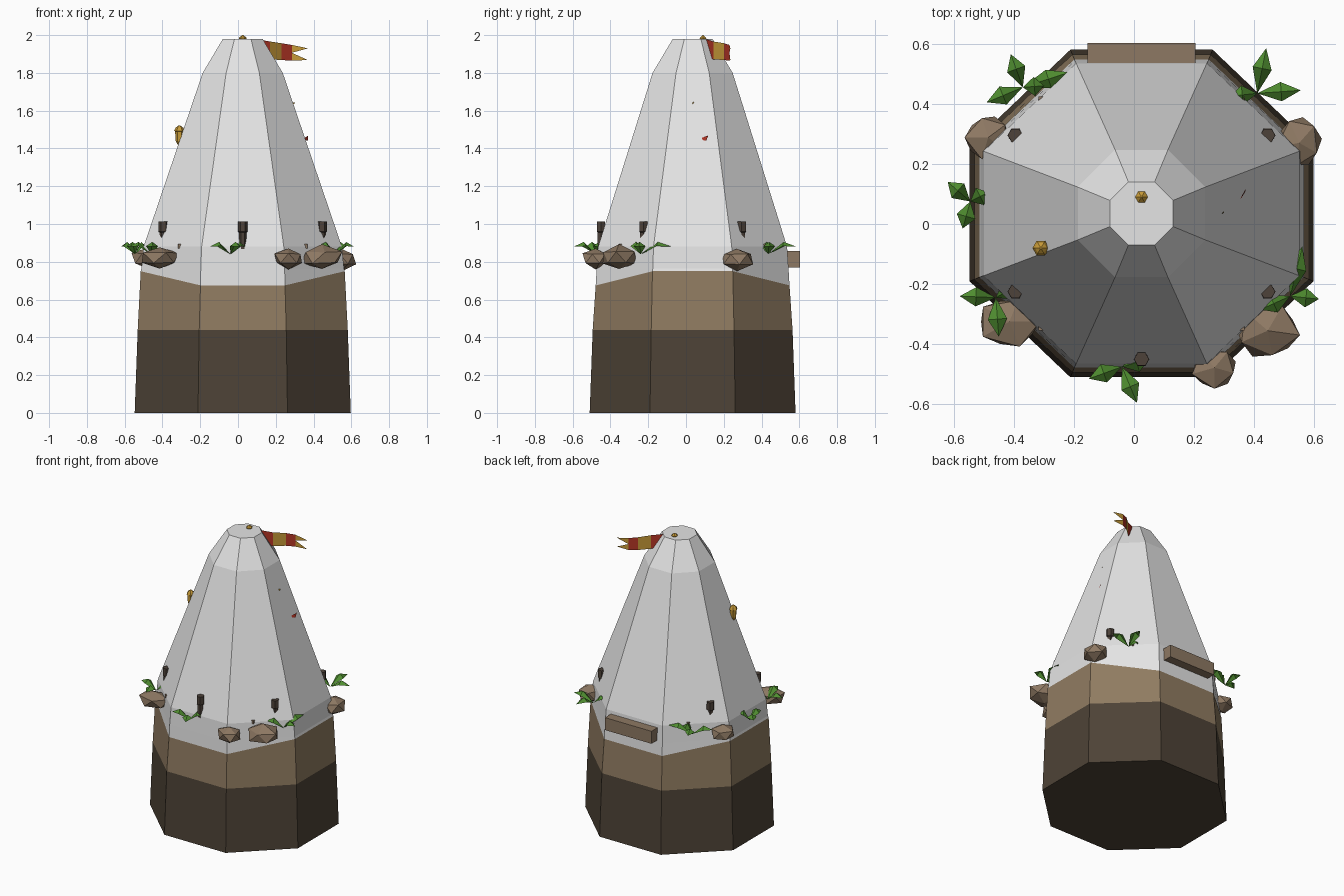
import bpy, bmesh, math, random
from mathutils import Vector, Matrix

if "Cube" in bpy.data.objects:
    bpy.data.objects.remove(bpy.data.objects["Cube"], do_unlink=True)
random.seed(4)
CX, CY = 0.025, 0.035


def material(name, r, g, b):
    m = bpy.data.materials.new(name)
    m.use_nodes = True
    m.diffuse_color = (r, g, b, 1)
    node = next(n for n in m.node_tree.nodes if n.type == 'BSDF_PRINCIPLED')
    node.inputs["Base Color"].default_value = (r, g, b, 1)
    return m


GREY = material("pale grey", .78, .78, .78)
EARTH = material("earth brown", .28, .2, .12)
DARK = material("dark soil", .075, .056, .037)
STONE = material("stone brown", .27, .19, .125)
WOOD = material("dark wood", .075, .055, .042)
GREEN = material("leaf green", .08, .27, .03)
RED = material("flag red", .45, .035, .018)
GOLD = material("gold", .58, .33, .04)


def finish(name, bm, *mats):
    bmesh.ops.recalc_face_normals(bm, faces=bm.faces)
    mesh = bpy.data.meshes.new(name)
    bm.to_mesh(mesh)
    bm.free()
    for m in mats:
        mesh.materials.append(m)
    ob = bpy.data.objects.new(name, mesh)
    bpy.context.collection.objects.link(ob)
    return ob


def lathe(name, profile, sides, origin, mat):
    """Stack of (z, radius) rings around a vertical axis."""
    bm = bmesh.new()
    rings = []
    for z, r in profile:
        rings.append([bm.verts.new(Vector(origin) + Vector(
            (r * math.cos(math.tau * k / sides), r * math.sin(math.tau * k / sides), z)))
            for k in range(sides)])
    bm.faces.new(rings[0])
    bm.faces.new(rings[-1])
    for a, b in zip(rings, rings[1:]):
        for k in range(sides):
            n = (k + 1) % sides
            bm.faces.new((a[k], a[n], b[n], b[k]))
    return finish(name, bm, mat)


def box(name, lo, hi, mat):
    bm = bmesh.new()
    lo, hi = Vector(lo), Vector(hi)
    bmesh.ops.create_cube(bm, size=1, matrix=Matrix.Translation((lo + hi) / 2)
                          @ Matrix.Diagonal((*(hi - lo), 1)))
    return finish(name, bm, mat)


# Eight-sided tower: soil, earth band with slanted upper edge, pale cone
LAYERS = [  # height at front corners, at side corners, half width, half depth, colour above
    (0, 0, .572, .545, 2), (.44, .44, .556, .529, 1), (.675, .75, .54, .513, 0),
    (.76, .765, .536, .508, 0), (.88, .88, .525, .5, 0),
    (1.8, 1.8, .212, .212, 0), (1.98, 1.98, .105, .105, 0)]
bm = bmesh.new()
rings = []
for zf, zs, ax, ay, _ in LAYERS:
    ring = []
    for k in range(8):
        t = math.radians(45 * k + 22.5)
        c, s = (f(t) / math.cos(math.pi / 8) for f in (math.cos, math.sin))
        ring.append(bm.verts.new((CX + ax * c, CY + ay * s, zs if abs(c) > abs(s) else zf)))
    rings.append(ring)
for i, (a, b) in enumerate(zip(rings, rings[1:])):
    for k in range(8):
        n = (k + 1) % 8
        bm.faces.new((a[k], a[n], b[n], b[k])).material_index = LAYERS[i][4]
bm.faces.new(rings[0]).material_index = 2
bm.faces.new(rings[-1]).material_index = 0
finish("tower", bm, GREY, EARTH, DARK)

# Rocks around the rim
ROCKS = [(-.415, -.325, .82, .115, .09, .06), (.445, -.355, .823, .115, .1, .066),
         (.268, -.478, .818, .082, .072, .055), (.55, .27, .815, .08, .09, .06),
         (-.485, .288, .818, .08, .082, .058)]
for i, (x, y, z, *size) in enumerate(ROCKS):
    bm = bmesh.new()
    bmesh.ops.create_icosphere(bm, subdivisions=1, radius=1)
    for v in bm.verts:
        v.co *= random.uniform(.88, 1.1)
    bm.transform(Matrix.Translation((x, y, z)) @ Matrix.Diagonal((*size, 1))
                 @ Matrix.Rotation(i * 1.1, 4, 'Z'))
    finish(f"rock_{i + 1}", bm, STONE)

# Wooden posts with wider caps, and small pebbles
for i, (x, y) in enumerate([(-.395, .295), (.445, .295), (-.395, -.225), (.445, -.225), (.025, -.45)]):
    lathe(f"post_{i + 1}", [(.78, .014), (.9, .02), (.955, .02), (.96, .026), (1.013, .025)],
          6, (x, y, 0), WOOD)
for sx in (-1, 1):
    for sy in (-1, 1):
        x, y = CX + sx * .325, CY + sy * .375
        box("pebble", (x - .018, y - .015, .87), (x + .018, y + .015, .893), STONE)

# Step at the back
box("back_step", (-.155, .52, .77), (.205, .603, .857), STONE)

# Ferns made of folded pointed leaves
FERNS = {(-.37, .455): [(-.215, .505), (-.41, .565), (-.49, .405), (-.3, .46)],
         (.41, .435): [(.44, .585), (.555, .445), (.32, .425)],
         (-.545, .075): [(-.62, .14), (-.485, .105), (-.57, -.015)],
         (-.46, -.245): [(-.58, -.24), (-.39, -.205), (-.45, -.375)],
         (-.04, -.475): [(-.15, -.515), (.01, -.595), (.05, -.45)],
         (.52, -.24): [(.56, -.075), (.615, -.25), (.42, -.285)]}
for i, (root, tips) in enumerate(FERNS.items()):
    bm = bmesh.new()
    for tip in tips:
        a, b = Vector((*root, .84)), Vector((*tip, .88))
        run = b - a
        side = Vector((-run.y, run.x, 0)).normalized() * .032
        mid = a.lerp(b, .55)
        mid.z = .905
        drop = Vector((0, 0, .022))
        va, vb, vm, vl, vr = (bm.verts.new(p) for p in (a, b, mid, mid + side - drop, mid - side - drop))
        for f in ((va, vm, vl), (va, vr, vm), (vm, vb, vl), (vm, vr, vb)):
            bm.faces.new(f)
    finish(f"fern_{i + 1}", bm, GREEN)

# Striped pennant with a forked end
bm = bmesh.new()
PATH = [(.09, .1, 1.98, 1.875), (.17, .145, 1.966, 1.872),
        (.23, .2, 1.957, 1.868), (.285, .23, 1.948, 1.865)]
cols = [[bm.verts.new((x, y, z)) for z in (top, (top + low) / 2, low)] for x, y, top, low in PATH]
for i, (a, b) in enumerate(zip(cols, cols[1:])):
    for j in (0, 1):
        bm.faces.new((a[j], a[j + 1], b[j + 1], b[j])).material_index = i % 2
for j, z in ((0, 1.93), (1, 1.868)):
    tip = bm.verts.new((.37, .235, z))
    bm.faces.new((cols[-1][j], cols[-1][j + 1], tip)).material_index = 1
finish("pennant", bm, RED, GOLD)

# Gold finial and hanging lantern
lathe("finial", [(1.96, .012), (1.985, .021), (2, .003)], 6, (.025, .09, 0), GOLD)
lathe("lantern", [(1.42, .01), (1.44, .02), (1.49, .023), (1.493, .028), (1.51, .02), (1.522, .004)],
      6, (-.31, -.08, 0), GOLD)
lathe("lantern_hook", [(1.39, .006), (1.425, .012)], 6, (-.305, -.08, 0), WOOD)

# Small scraps poking through the east side
for name, x, y, z, w, mat in (("red_scrap", .362, .09, 1.455, .028, RED),
                              ("gold_scrap", .29, .03, 1.64, .012, GOLD)):
    bm = bmesh.new()
    pts = [(x - .02, y - w, z - w / 4), (x + .01, y + w, z + w / 2), (x + .008, y + w * .6, z - w / 2)]
    bm.faces.new([bm.verts.new(p) for p in pts])
    finish(name, bm, mat)
